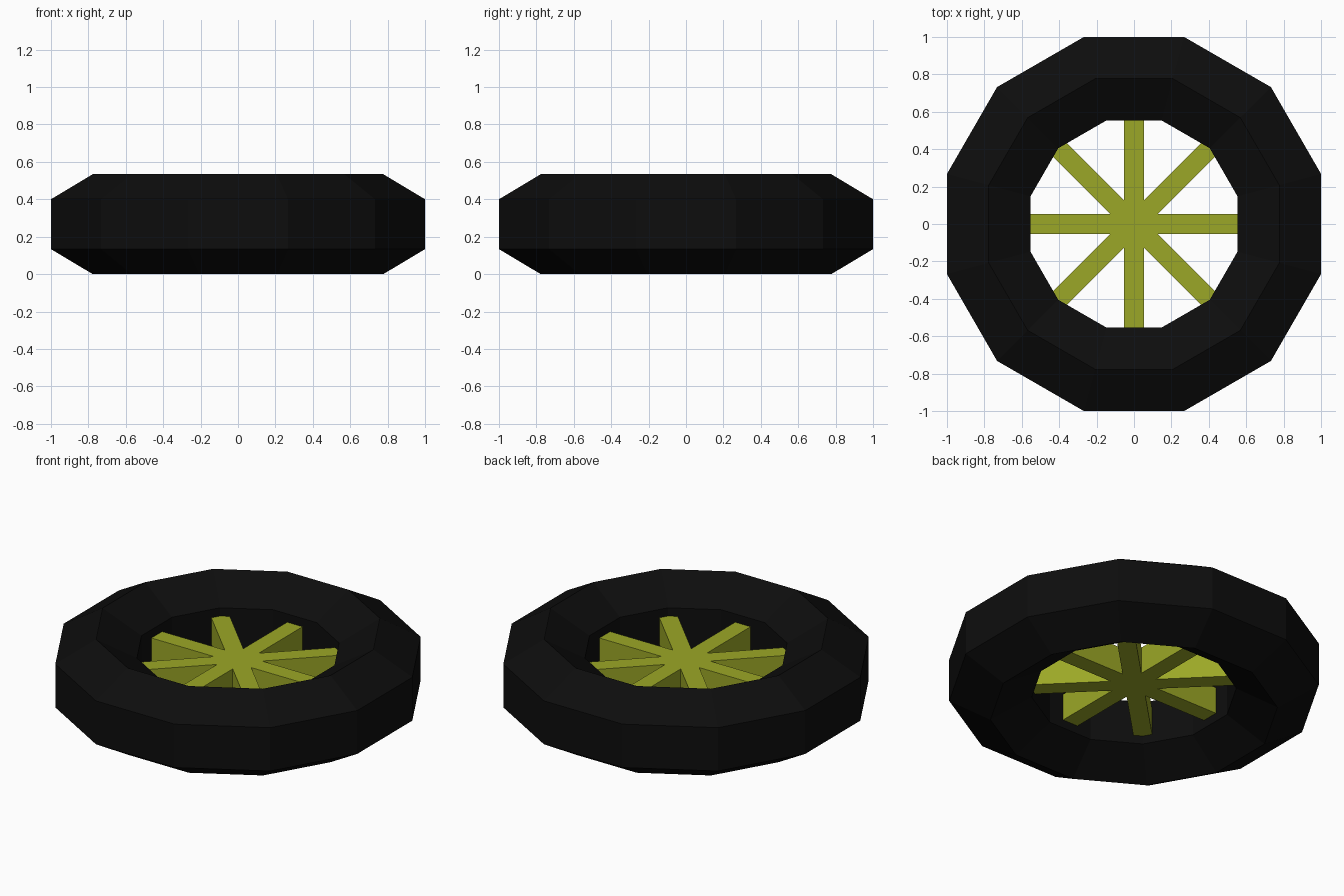
import bpy, bmesh, math
from mathutils import Matrix

if "Cube" in bpy.data.objects:
    bpy.data.objects.remove(bpy.data.objects["Cube"])


def material(name, color):
    m = bpy.data.materials.new(name)
    m.diffuse_color = (*color, 1)
    m.use_nodes = True
    m.node_tree.nodes["Principled BSDF"].inputs["Base Color"].default_value = m.diffuse_color
    return m


def add_object(name, bm, mat):
    bmesh.ops.recalc_face_normals(bm, faces=bm.faces)
    mesh = bpy.data.meshes.new(name)
    bm.to_mesh(mesh)
    bm.free()
    mesh.materials.append(mat)
    obj = bpy.data.objects.new(name, mesh)
    bpy.context.collection.objects.link(obj)
    return obj


black = material("black rubber", (0.004, 0.004, 0.004))
lime = material("lime spokes", (0.33, 0.39, 0.02))

SIDES, CORNERS = 12, 6
MINOR = 0.267                                    # hexagonal tyre section
MAJOR = 1 / math.cos(math.pi / SIDES) - MINOR * math.cos(math.pi / 6)

# Tyre: twelve-sided ring with a hexagonal section
bm = bmesh.new()
rings = []
for i in range(SIDES):
    a = 2 * math.pi * (i + 0.5) / SIDES
    ring = []
    for j in range(CORNERS):
        b = 2 * math.pi * (j + 0.5) / CORNERS
        r = MAJOR + MINOR * math.cos(b)
        ring.append(bm.verts.new((r * math.cos(a), r * math.sin(a), MINOR + MINOR * math.sin(b))))
    rings.append(ring)
for i in range(SIDES):
    p, q = rings[i], rings[(i + 1) % SIDES]
    for j in range(CORNERS):
        k = (j + 1) % CORNERS
        bm.faces.new((p[j], q[j], q[k], p[k]))
add_object("tyre", bm, black)

# Spokes: four bars crossing at the hub, ends sunk in the tyre
for i in range(4):
    bm = bmesh.new()
    bmesh.ops.create_cube(bm, size=1, matrix=Matrix.Diagonal((1.3, 0.105, 0.165, 1)))
    spoke = add_object(f"spoke_bar_{i + 1}", bm, lime)
    spoke.location.z = MINOR
    spoke.rotation_euler.z = i * math.pi / 4
